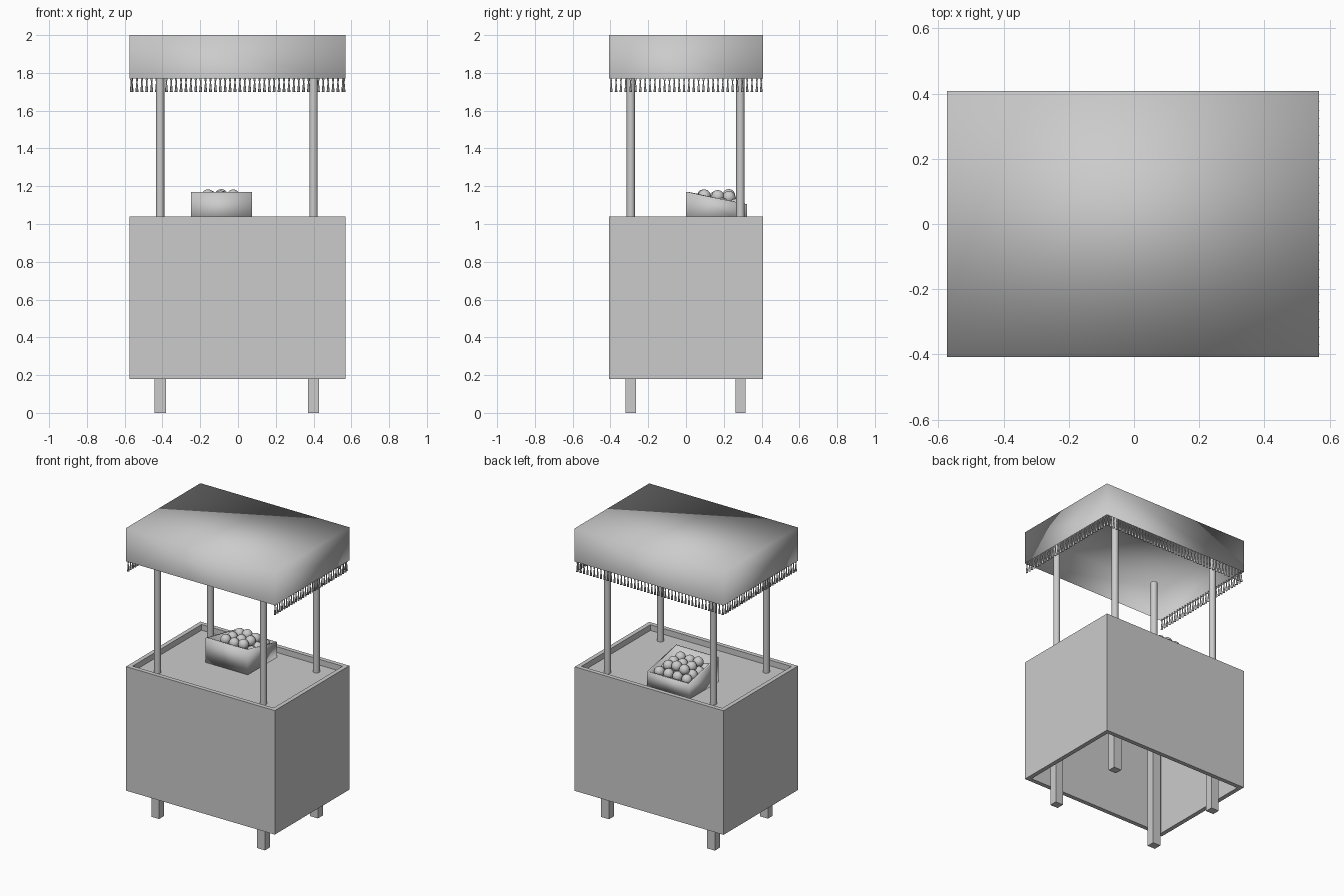
import bpy, bmesh, math, random
from mathutils import Matrix, Vector

if "Cube" in bpy.data.objects:
    bpy.data.objects.remove(bpy.data.objects["Cube"])

random.seed(4)
CX = -0.003  # cart centre in x


def finish(bm, name, smooth=False):
    bmesh.ops.recalc_face_normals(bm, faces=bm.faces)
    me = bpy.data.meshes.new(name)
    bm.to_mesh(me)
    bm.free()
    for p in me.polygons:
        p.use_smooth = smooth
    ob = bpy.data.objects.new(name, me)
    bpy.context.collection.objects.link(ob)
    return ob


def box(name, lo, hi, open_top=False, open_bottom=False, wall=0, smooth=False, back_drop=0):
    """Box from corner to corner, optionally open, with inward wall thickness."""
    bm = bmesh.new()
    lo, hi = Vector(lo), Vector(hi)
    bmesh.ops.create_cube(bm, size=1)
    for v in bm.verts:
        v.co = [lo[i] + (v.co[i] + 0.5) * (hi[i] - lo[i]) for i in range(3)]
    top = [f for f in bm.faces if f.normal.z > 0.5]
    bottom = [f for f in bm.faces if f.normal.z < -0.5]
    for v in top[0].verts:
        if v.co.y > (lo.y + hi.y) / 2:
            v.co.z -= back_drop
    drop = (top if open_top else []) + (bottom if open_bottom else [])
    if drop:
        bmesh.ops.delete(bm, geom=drop, context='FACES')
    ob = finish(bm, name, smooth)
    if wall:
        m = ob.modifiers.new("wall", 'SOLIDIFY')
        m.thickness, m.offset, m.use_even_offset = wall, -1, True
    return ob


# Cart body: four walls open above and below, with a recessed counter
box("cart_body", (CX - 0.571, -0.408, 0.18), (CX + 0.571, 0.408, 1.04),
    open_top=True, open_bottom=True, wall=0.03)
box("counter_top", (CX - 0.545, -0.382, 0.97), (CX + 0.545, 0.382, 1.0))

# Legs and canopy posts
for sx, side in ((-1, "left"), (1, "right")):
    for sy, end in ((-1, "front"), (1, "back")):
        x, y = CX - 0.003 + sx * 0.406, -0.002 + sy * 0.29
        box(f"{end}_{side}_leg", (x - 0.03, y - 0.027, 0), (x + 0.03, y + 0.027, 0.975))
        bm = bmesh.new()
        bmesh.ops.create_cone(bm, cap_ends=True, segments=16, radius1=0.022, radius2=0.022,
                              depth=0.945, matrix=Matrix.Translation((x, y, 1.4675)))
        post = finish(bm, f"{end}_{side}_post", True)
        post.data.set_sharp_from_angle(angle=math.radians(40))

# Canopy: soft-shaded thin cover, open underneath
box("canopy", (CX - 0.571, -0.408, 1.77), (CX + 0.571, 0.408, 2.0), open_bottom=True, smooth=True)

# Fringe of tassels on the back, left and right edges
TASSEL = [(0.004, 1.775), (0.006, 1.765), (0.003, 1.752), (0.0045, 1.738), (0.008, 1.70)]


def add_tassel(bm, x, y, sides=6):
    rings = [[bm.verts.new((x + r * math.cos(2 * math.pi * i / sides),
                            y + r * math.sin(2 * math.pi * i / sides), z))
              for i in range(sides)] for r, z in TASSEL]
    for a, b in zip(rings, rings[1:]):
        for i in range(sides):
            j = (i + 1) % sides
            bm.faces.new((a[i], a[j], b[j], b[i]))
    bm.faces.new(rings[0])
    bm.faces.new(rings[-1])


def fringe(name, start, end, count):
    bm = bmesh.new()
    for i in range(count):
        p = Vector(start).lerp(Vector(end), i / (count - 1))
        add_tassel(bm, p.x, p.y)
    finish(bm, name, True)


fringe("back_fringe", (CX - 0.558, 0.398), (CX + 0.558, 0.398), 44)
fringe("left_fringe", (CX - 0.562, -0.396), (CX - 0.562, 0.375), 31)
fringe("right_fringe", (CX + 0.564, -0.396), (CX + 0.564, 0.375), 31)

# Fruit crate: taller at the front, sloping down to the back
box("crate", (-0.25, 0, 1.0), (0.075, 0.322, 1.17), open_top=True, wall=0.012,
    smooth=True, back_drop=0.065)

# Heaped fruit in layers
bm = bmesh.new()
for nx, ny, z, step in ((4, 4, 1.055, 0.074), (4, 4, 1.105, 0.068), (3, 3, 1.146, 0.066)):
    for i in range(nx):
        for j in range(ny):
            x = -0.0875 + (i - (nx - 1) / 2) * step + random.uniform(-0.006, 0.006)
            y = 0.163 + (j - (ny - 1) / 2) * step + random.uniform(-0.006, 0.006)
            bmesh.ops.create_uvsphere(
                bm, u_segments=16, v_segments=10, radius=0.034,
                matrix=Matrix.Translation((x, y, z + random.uniform(-0.005, 0.005))))
finish(bm, "fruit", True)
